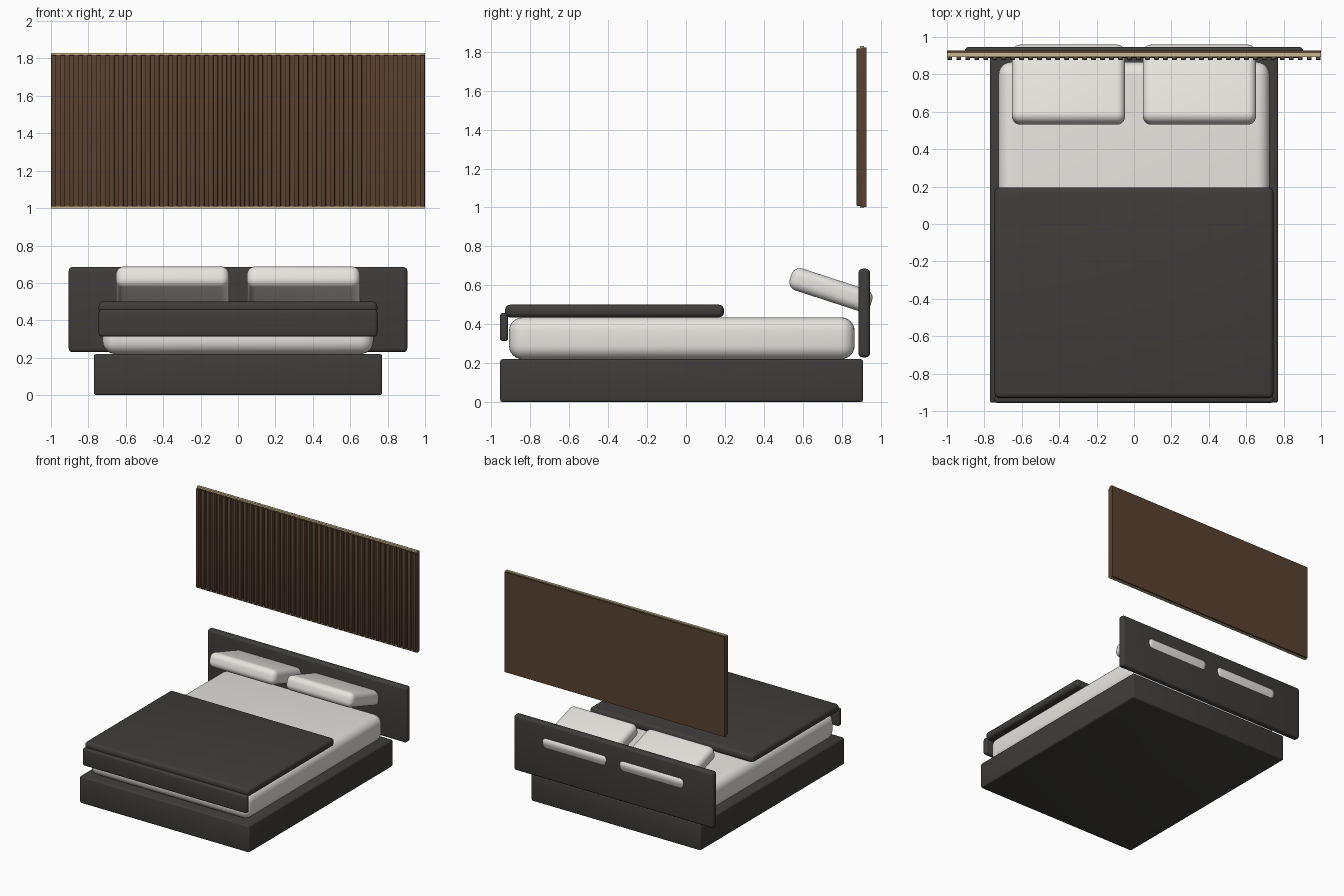
import bpy, math

if "Cube" in bpy.data.objects:
    bpy.data.objects.remove(bpy.data.objects["Cube"])


def material(name, rgb):
    m = bpy.data.materials.new(name)
    m.diffuse_color = (*rgb, 1)
    m.use_nodes = True
    m.node_tree.nodes["Principled BSDF"].inputs["Base Color"].default_value = m.diffuse_color
    return m


CHARCOAL = material("charcoal", (0.05, 0.047, 0.043))
LINEN = material("linen", (0.80, 0.78, 0.74))
WOOD = material("walnut", (0.10, 0.055, 0.03))
BRASS = material("brass", (0.60, 0.48, 0.28))


def box(name, x, y, z, mat, bevel=0.0, segments=4, tilt=0.0):
    """Rounded box from (min, max) pairs, optionally tilted about x."""
    spans = (x, y, z)
    bpy.ops.mesh.primitive_cube_add(size=1, location=[(a + b) / 2 for a, b in spans])
    ob = bpy.context.object
    ob.name = name
    ob.scale = [b - a for a, b in spans]
    bpy.ops.object.transform_apply(location=False, rotation=False, scale=True)
    ob.data.materials.append(mat)
    if bevel:
        mod = ob.modifiers.new("rounding", "BEVEL")
        mod.width = bevel
        mod.segments = segments
        bpy.ops.object.modifier_apply(modifier=mod.name)
        bpy.ops.object.shade_smooth_by_angle(angle=math.radians(35))
    ob.rotation_euler.x = tilt
    return ob


# Bed: base, mattress, headboard
box("bed_base", (-0.77, 0.77), (-0.955, 0.91), (0, 0.22), CHARCOAL, 0.012, 3)
box("mattress", (-0.725, 0.725), (-0.91, 0.867), (0.22, 0.435), LINEN, 0.07, 6)
box("headboard", (-0.905, 0.905), (0.887, 0.946), (0.23, 0.685), CHARCOAL, 0.02)

# Blanket: top layer and front drop
box("blanket", (-0.745, 0.745), (-0.93, 0.195), (0.435, 0.50), CHARCOAL, 0.025)
box("blanket_drop", (-0.745, 0.745), (-0.957, -0.914), (0.313, 0.457), CHARCOAL, 0.016)

# Pillows leaning into the headboard
for side, cx in (("left", -0.35), ("right", 0.35)):
    box(f"pillow_{side}", (cx - 0.303, cx + 0.303), (0.527, 0.963), (0.517, 0.635),
        LINEN, 0.045, 6, math.radians(-18))

# Slatted wall panel with trim strips
box("panel_backing", (-1, 1), (0.902, 0.928), (1.003, 1.823), WOOD)
COUNT = 42
for i in range(COUNT):
    cx = -0.985 + 1.97 * i / (COUNT - 1)
    box(f"panel_slat_{i + 1}", (cx - 0.013, cx + 0.013), (0.877, 0.904),
        (1.008, 1.818), WOOD, 0.004, 2)
for name, z in (("bottom", (0.998, 1.008)), ("top", (1.818, 1.83))):
    box(f"panel_trim_{name}", (-1, 1), (0.894, 0.914), z, BRASS)
